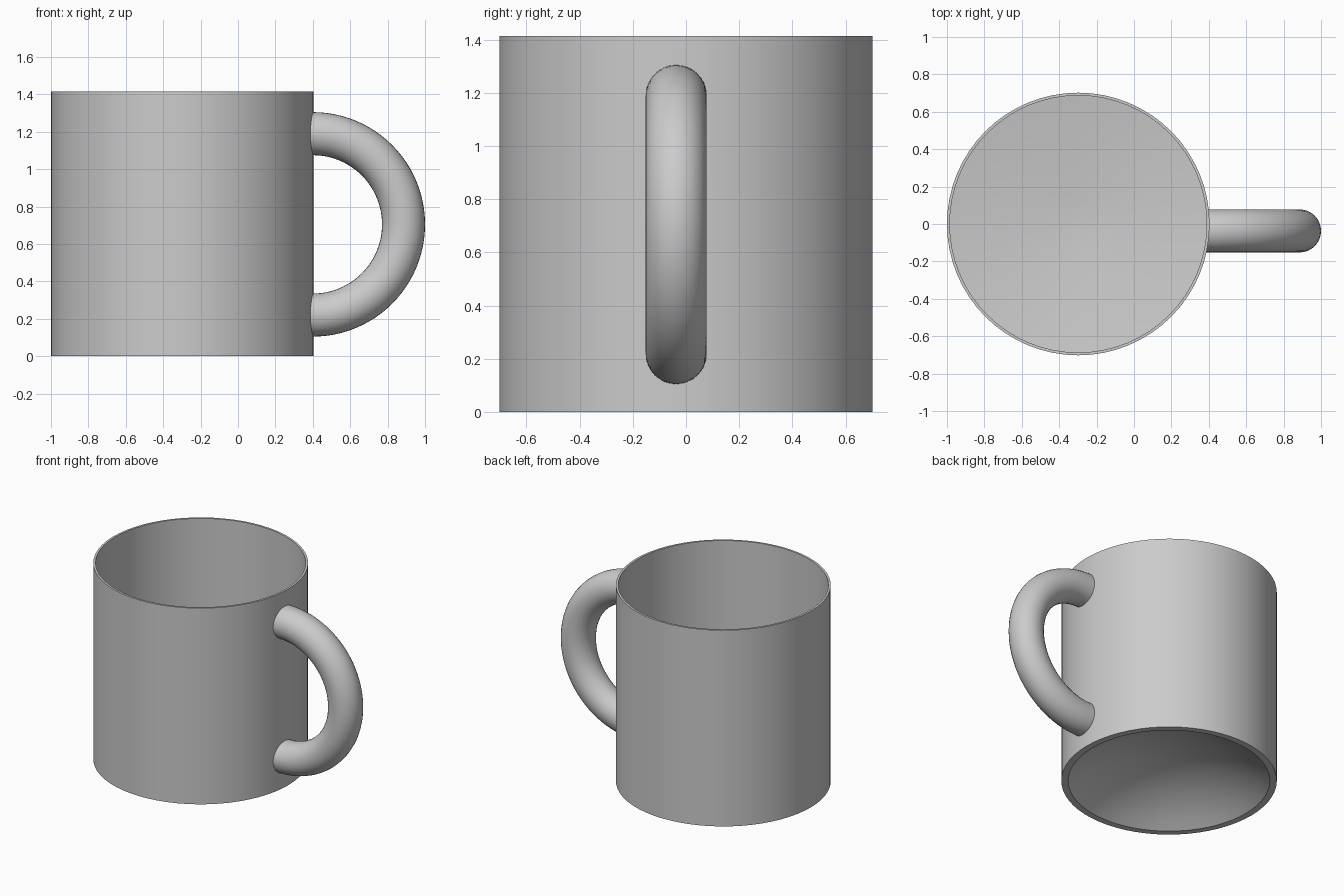
import bpy, math

if "Cube" in bpy.data.objects:
    bpy.data.objects.remove(bpy.data.objects["Cube"])

CUP_X, CUP_R, CUP_H = -0.298, 0.702, 1.415


def make_object(name, verts, faces, angle):
    mesh = bpy.data.meshes.new(name)
    mesh.from_pydata(verts, [], faces)
    mesh.validate()
    obj = bpy.data.objects.new(name, mesh)
    bpy.context.collection.objects.link(obj)
    bpy.ops.object.select_all(action='DESELECT')
    obj.select_set(True)
    bpy.context.view_layer.objects.active = obj
    bpy.ops.object.shade_smooth_by_angle(angle=math.radians(angle))
    return obj


def lathe(name, profile, cx, segments):
    """Revolve (radius, z) points; first and last points lie on the axis."""
    verts = [(cx, 0, profile[0][1]), (cx, 0, profile[-1][1])]
    rings = profile[1:-1]
    for r, z in rings:
        for i in range(segments):
            a = 2 * math.pi * i / segments
            verts.append((cx + r * math.cos(a), r * math.sin(a), z))
    faces = []
    last = 2 + (len(rings) - 1) * segments
    for i in range(segments):
        j = (i + 1) % segments
        faces.append((0, 2 + j, 2 + i))
        faces.append((1, last + i, last + j))
        for k in range(len(rings) - 1):
            a, b = 2 + k * segments, 2 + (k + 1) * segments
            faces.append((a + i, a + j, b + j, b + i))
    return make_object(name, verts, faces, 35)


# Cup: domed underside, foot ring, straight wall, thin lip, shallow bowl floor
FOOT_R, DOME = 0.657, 0.22
sphere = (FOOT_R ** 2 + DOME ** 2) / (2 * DOME)
half = math.asin(FOOT_R / sphere)
dome = [(sphere * math.sin(half * i / 10), DOME - sphere * (1 - math.cos(half * i / 10)))
        for i in range(11)]
lathe("cup_body", dome + [
    (CUP_R, 0), (CUP_R, CUP_H), (0.687, CUP_H),
    (0.687, 0.32), (0.13, 0.25), (0, 0.25)], CUP_X, 64)


# Handle: half ring, its ends trimmed to the curve of the cup wall
def handle(cx, cy, cz, major, minor, steps=48, sides=32):
    verts, faces = [], []
    for s in range(-1, steps + 2):
        t = -math.pi / 2 + math.pi * min(max(s, 0), steps) / steps
        for k in range(sides):
            p = 2 * math.pi * k / sides
            r = major + minor * math.cos(p)
            x, y, z = cx + r * math.cos(t), cy + minor * math.sin(p), cz + r * math.sin(t)
            if s in (-1, steps + 1):
                x = CUP_X + math.sqrt((CUP_R - 0.008) ** 2 - y * y)
            verts.append((x, y, z))
    for s in range(steps + 2):
        for k in range(sides):
            a, b = s * sides, (s + 1) * sides
            n = (k + 1) % sides
            faces.append((a + k, b + k, b + n, a + n))
    return make_object("handle", verts, faces, 60)


handle(0.40, -0.037, 0.705, 0.485, 0.115)
